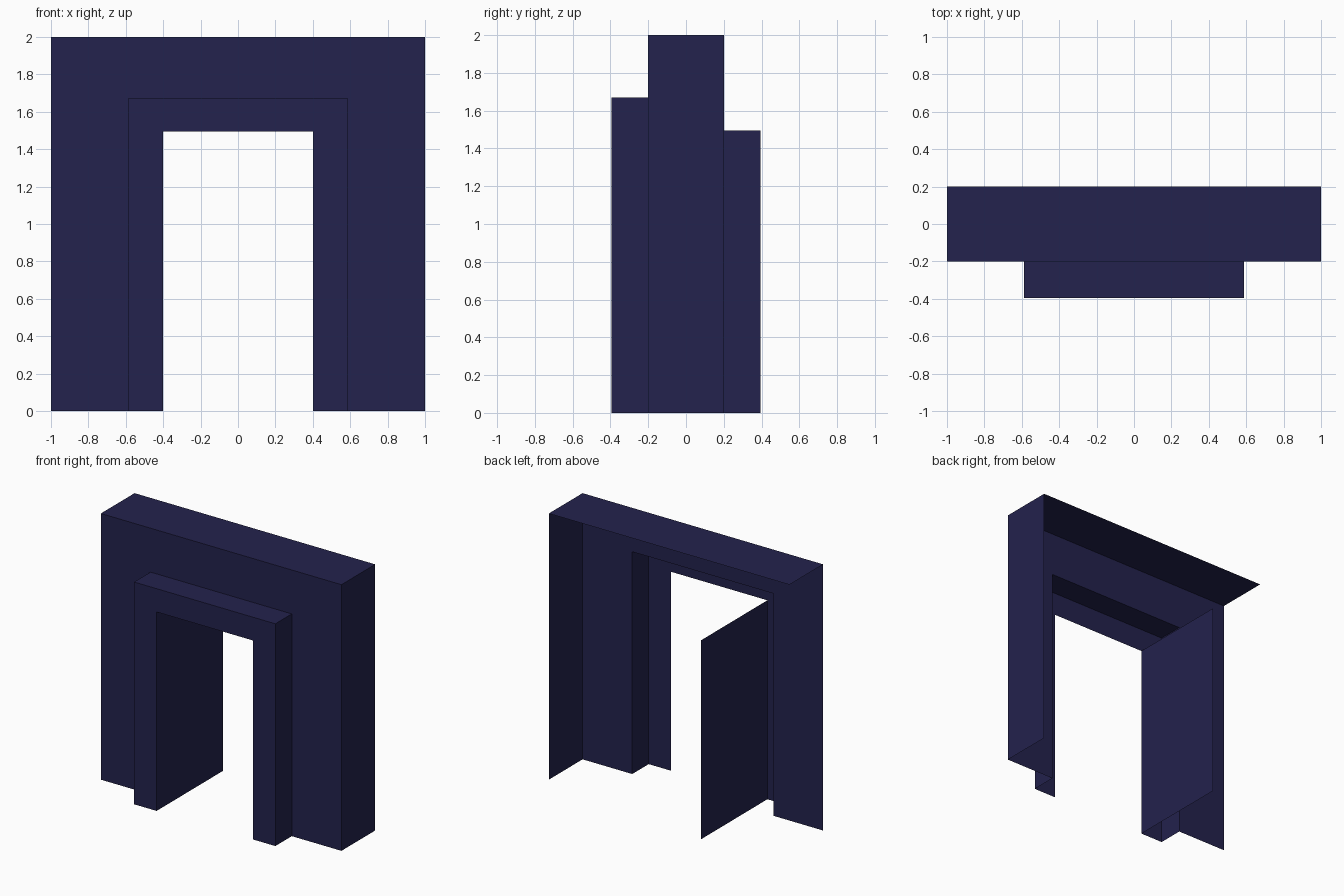
import bpy

if "Cube" in bpy.data.objects:
    bpy.data.objects.remove(bpy.data.objects["Cube"])

mat = bpy.data.materials.new("dark navy")
mat.diffuse_color = (0.0168, 0.0160, 0.0742, 1.0)
mat.use_nodes = True
mat.node_tree.nodes["Principled BSDF"].inputs["Base Color"].default_value = mat.diffuse_color

Y_FRAME, Y_WALL, Y_BACK = -0.395, -0.2, 0.2


def make(name, verts, faces):
    mesh = bpy.data.meshes.new(name)
    mesh.from_pydata(verts, [], faces)
    mesh.materials.append(mat)
    obj = bpy.data.objects.new(name, mesh)
    bpy.context.collection.objects.link(obj)
    return obj


def portal(name, outer, inner, y_front, y_back, left_side=True):
    """Open-backed arch shell: front face with a doorway, plus outer return faces."""
    (wo, ho), (wi, hi) = outer, inner
    out = [(-wo, 0), (-wo, ho), (wo, ho), (wo, 0)]
    hole = [(-wi, 0), (-wi, hi), (wi, hi), (wi, 0)]
    verts = [(x, y_front, z) for x, z in out + hole]
    verts += [(x, y_back, z) for x, z in out]
    faces = []
    for i in range(3):
        faces.append((i, i + 4, i + 5, i + 1))           # front, facing -y
        if i > 0 or left_side:
            faces.append((i, i + 1, i + 9, i + 8))       # outer return
    return make(name, verts, faces)


# Wall: front, top and right return (left return and back are open)
portal("wall", (1.0, 2.0), (0.587, 1.67), Y_WALL, Y_BACK, left_side=False)

# Raised door frame standing in front of the wall
portal("door_frame", (0.587, 1.67), (0.4, 1.495), Y_FRAME, Y_WALL)

# Open door leaf, a single sheet hinged on the left edge of the doorway
make("open_door",
     [(-0.4, Y_FRAME, 0), (-0.4, -Y_FRAME, 0),
      (-0.4, -Y_FRAME, 1.495), (-0.4, Y_FRAME, 1.495)],
     [(0, 1, 2, 3)])
